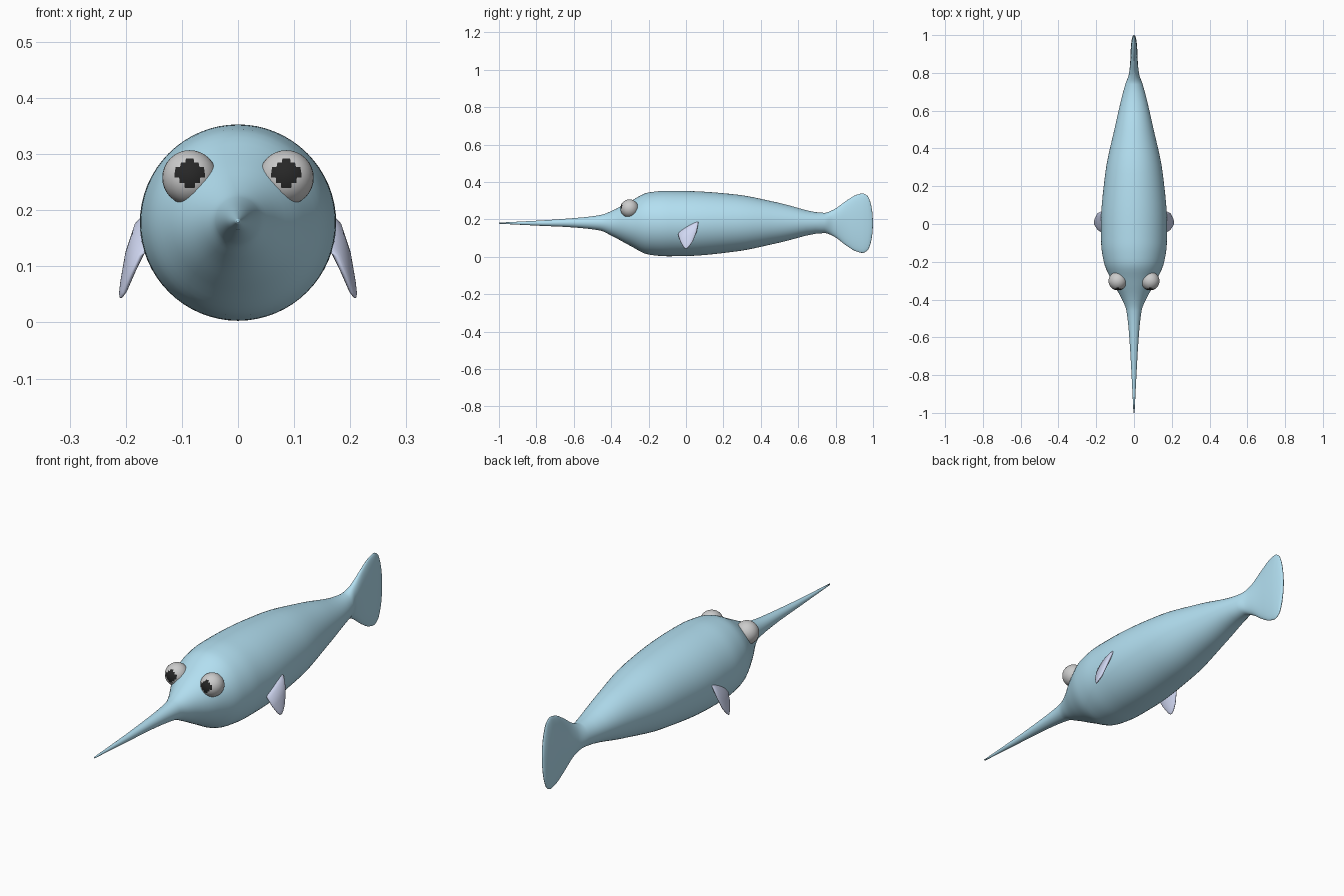
import bpy, bmesh
from math import sin, cos, pi, radians
from mathutils import Vector, Matrix

if "Cube" in bpy.data.objects:
    bpy.data.objects.remove(bpy.data.objects["Cube"])


def material(name, rgb):
    m = bpy.data.materials.new(name)
    m.diffuse_color = (*rgb, 1)
    m.use_nodes = True
    m.node_tree.nodes["Principled BSDF"].inputs["Base Color"].default_value = m.diffuse_color
    return m


def finish(name, bm, mats):
    bmesh.ops.recalc_face_normals(bm, faces=bm.faces)
    for f in bm.faces:
        f.smooth = True
    me = bpy.data.meshes.new(name)
    bm.to_mesh(me)
    bm.free()
    for m in mats:
        me.materials.append(m)
    ob = bpy.data.objects.new(name, me)
    bpy.context.collection.objects.link(ob)
    return ob


def interpolate(rows, steps):
    """Smooth curve through rows, using their first column as parameter."""
    def slope(i, k):
        if i in (0, len(rows) - 1):
            a, b = (rows[0], rows[1]) if i == 0 else (rows[-2], rows[-1])
            return (b[k] - a[k]) / (b[0] - a[0])
        a, b, c = rows[i - 1:i + 2]
        s, t = (b[k] - a[k]) / (b[0] - a[0]), (c[k] - b[k]) / (c[0] - b[0])
        return 2 * s * t / (s + t) if s * t > 0 else 0
    out = []
    for i in range(len(rows) - 1):
        p, q = rows[i], rows[i + 1]
        h = q[0] - p[0]
        for j in range(steps):
            t = j / steps
            out.append([p[0] + h * t] + [
                (2*t**3 - 3*t*t + 1) * p[k] + (t**3 - 2*t*t + t) * h * slope(i, k)
                + (3*t*t - 2*t**3) * q[k] + (t**3 - t*t) * h * slope(i + 1, k)
                for k in range(1, len(p))])
    return out + [list(rows[-1])]


def loft(name, rings, sides, mat):
    """Skin elliptical rings given as (centre, half axis, half axis)."""
    bm = bmesh.new()
    loops = [[bm.verts.new(c + a * cos(2*pi*i/sides) + b * sin(2*pi*i/sides))
              for i in range(sides)] for c, a, b in rings]
    for p, q in zip(loops, loops[1:]):
        for i in range(sides):
            j = (i + 1) % sides
            bm.faces.new((p[i], p[j], q[j], q[i]))
    bm.faces.new(loops[0])
    bm.faces.new(loops[-1])
    return finish(name, bm, [mat])


blue = material("blue skin", (0.45, 0.74, 0.88))
lilac = material("lilac fin", (0.64, 0.69, 0.90))
white = material("eye white", (0.8, 0.8, 0.8))
black = material("pupil black", (0.02, 0.02, 0.02))

# Body with snout and tail: y, half width, half height, centre z
profile = [
    (-1.0, .003, .003, .18), (-.8, .013, .013, .18), (-.6, .025, .025, .182),
    (-.46, .040, .041, .182), (-.4, .063, .065, .179), (-.3, .118, .118, .178),
    (-.2, .160, .166, .178), (-.1, .174, .175, .178), (0, .175, .174, .178),
    (.27, .152, .152, .181), (.5, .104, .106, .182), (.74, .046, .054, .181),
    (.79, .028, .072, .181), (.86, .020, .122, .180), (.91, .018, .151, .180),
    (.945, .016, .159, .180), (.97, .013, .146, .180), (.985, .010, .115, .180),
    (.996, .006, .060, .180), (1.0, .002, .005, .180)]
rings = [(Vector((0, y, z)), Vector((w, 0, 0)), Vector((0, 0, h)))
         for y, w, h, z in interpolate(profile, 5)]
loft("body", rings, 64, blue)

# Side fins: x, y, z, half length, half thickness
fin = [(.15, .018, .172, .062, .014), (.175, .012, .15, .063, .013),
       (.191, .013, .11, .052, .011), (.203, .011, .067, .029, .007),
       (.208, .007, .051, .014, .004), (.210, .005, .045, .003, .001)]
along = Vector((0, .86, .5))
for side, s in (("left", -1), ("right", 1)):
    rings = [(Vector((s * x, y, z)), along * h, Vector((s * t, 0, t * .3)))
             for x, y, z, h, t in fin]
    loft(side + "_fin", rings, 24, lilac)

    # Eyes, with the pupil painted onto the forward faces
    bm = bmesh.new()
    bmesh.ops.create_uvsphere(bm, u_segments=32, v_segments=16, radius=.049)
    look = Vector((0, -1, .2)).normalized()
    for f in bm.faces:
        if f.calc_center_median().angle(look) < radians(31):
            f.material_index = 1
    bmesh.ops.translate(bm, verts=bm.verts, vec=(s * .086, -.302, .258))
    finish(side + "_eye", bm, [white, black])
